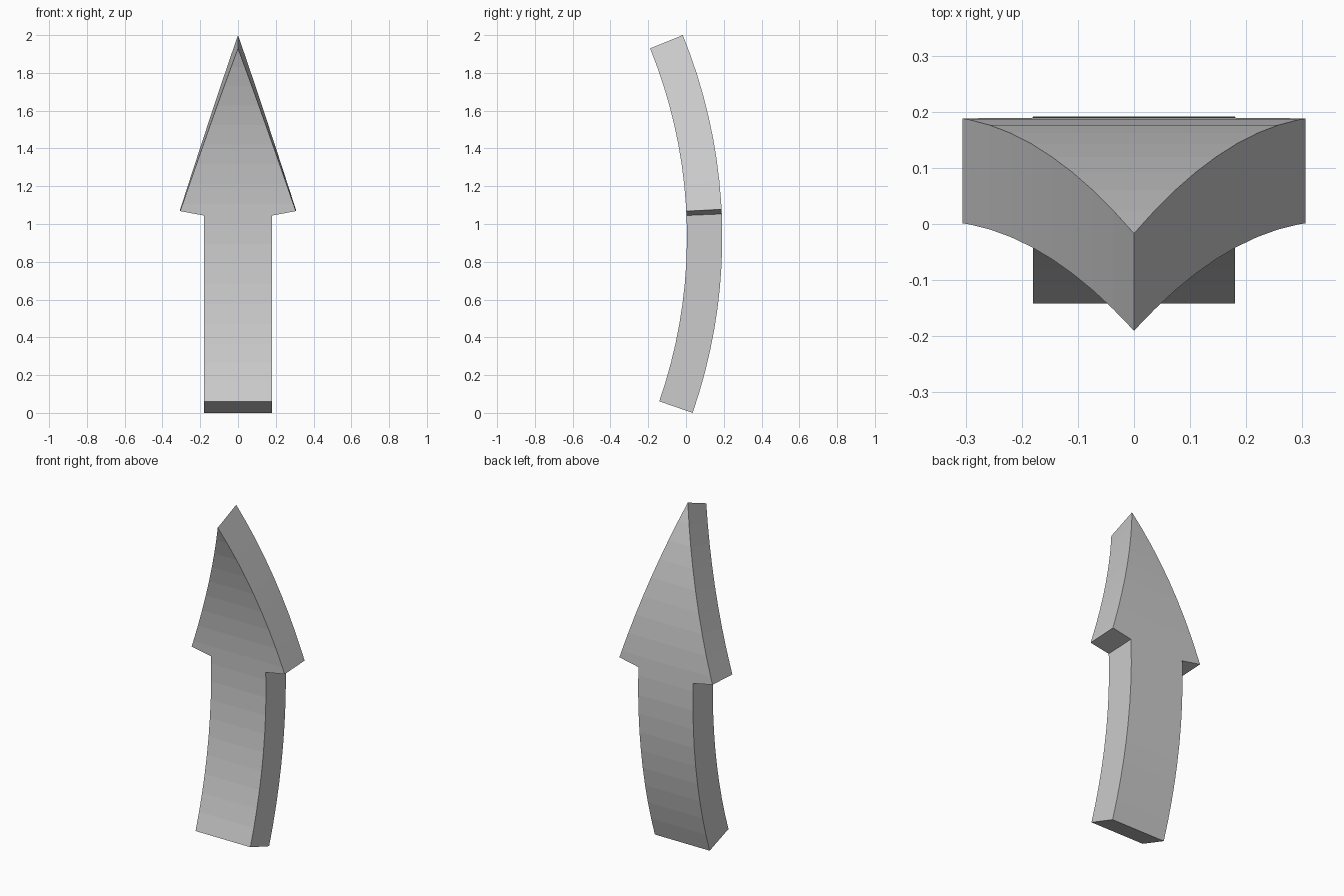
import bpy, bmesh, math
from mathutils import Vector

if "Cube" in bpy.data.objects:
    bpy.data.objects.remove(bpy.data.objects["Cube"])

R_IN, R_OUT = 2.653, 2.84           # front and back arc radii
YC, ZC = -2.648, 0.931              # arc centre in the side view
A0, A1 = -math.asin(0.931 / R_OUT), math.asin(1.069 / R_OUT)
SEGMENTS = 18

# Arrow outline: x against arc angle, right half then mirrored
half = [(0.18, A0), (0.18, 0.043), (0.306, 0.0517)]
outline = half + [(0, A1)] + [(-x, a) for x, a in reversed(half)]

# Flat arrow plate: y holds the radius, z holds the angle
bm = bmesh.new()
face = bm.faces.new([bm.verts.new((x, R_IN, a)) for x, a in outline])
ext = bmesh.ops.extrude_face_region(bm, geom=[face])
for v in ext["geom"]:
    if isinstance(v, bmesh.types.BMVert):
        v.co.y = R_OUT

# Slice into bend segments
for i in range(1, SEGMENTS):
    a = A0 + (A1 - A0) * i / SEGMENTS
    bmesh.ops.bisect_plane(bm, geom=bm.verts[:] + bm.edges[:] + bm.faces[:],
                           dist=1e-5, plane_co=(0, 0, a), plane_no=(0, 0, 1))

# Bend the plate round the arc
for v in bm.verts:
    x, r, a = v.co
    v.co = Vector((x, YC + r * math.cos(a), ZC + r * math.sin(a)))
bmesh.ops.recalc_face_normals(bm, faces=bm.faces[:])

mesh = bpy.data.meshes.new("curved_arrow")
bm.to_mesh(mesh)
bm.free()
bpy.context.collection.objects.link(bpy.data.objects.new("curved_arrow", mesh))
